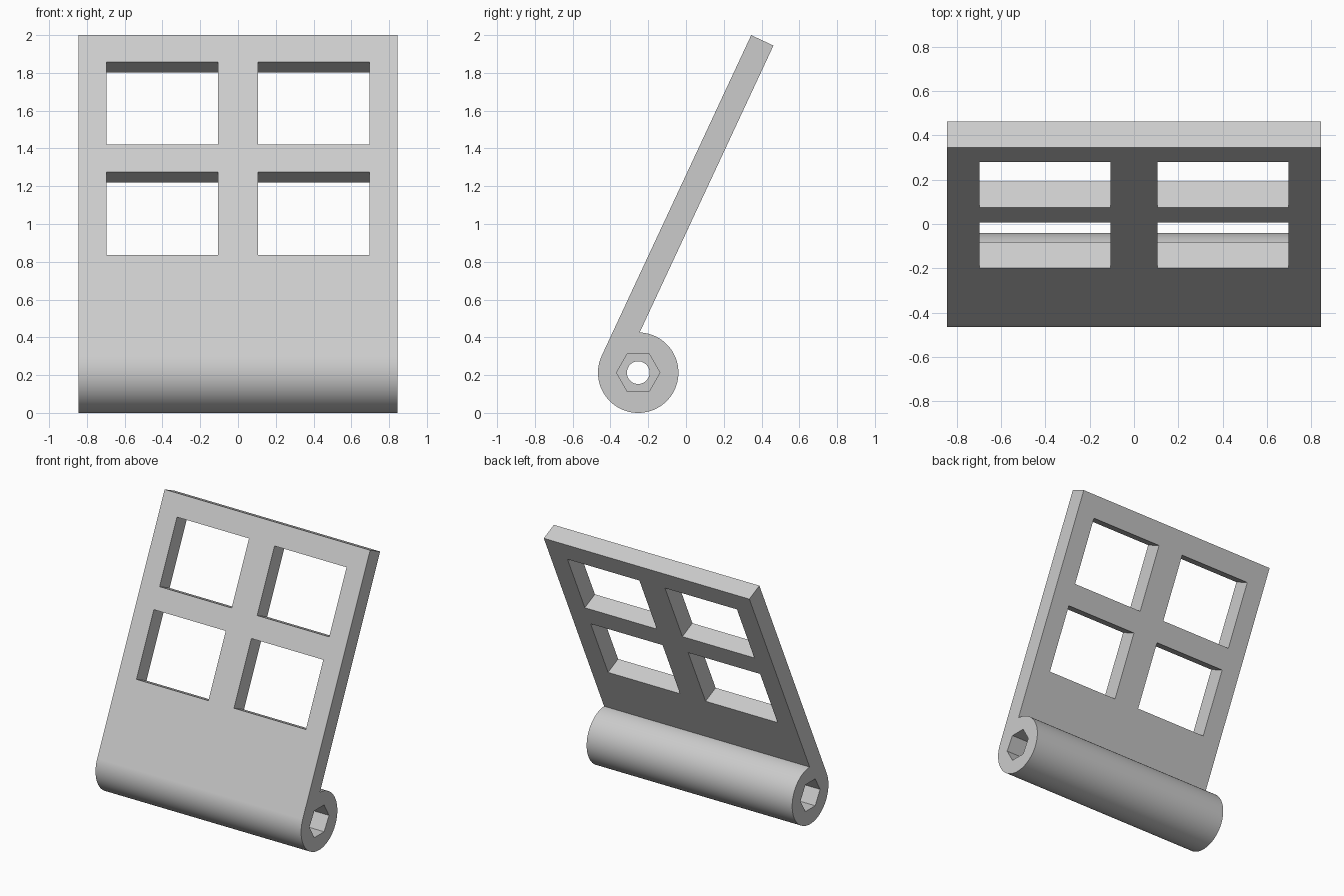
import bpy, bmesh
from math import sin, cos, pi, radians, sqrt, asin
from mathutils import Matrix, Vector

cube = bpy.data.objects.get("Cube")
if cube:
    bpy.data.objects.remove(cube, do_unlink=True)

HALF = 0.845           # half width
R = 0.213              # barrel radius
THICK = 0.13           # panel thickness
LENGTH = 1.872         # barrel axis to panel top
TILT = radians(25)
AXIS = Vector((0, -0.253, R))
# Upright working frame with the barrel axis at the origin
PLACE = Matrix.Translation(AXIS) @ Matrix.Rotation(-TILT, 4, 'X')

grey = bpy.data.materials.new("light_grey")
grey.use_nodes = True
GREY = (0.6, 0.6, 0.6, 1)
grey.diffuse_color = GREY
grey.node_tree.nodes["Principled BSDF"].inputs["Base Color"].default_value = GREY


def prism(name, outline, x0, x1, matrix):
    """Extrude a (y, z) outline along x."""
    bm = bmesh.new()
    face = bm.faces.new([bm.verts.new((x0, y, z)) for y, z in outline])
    ext = bmesh.ops.extrude_face_region(bm, geom=[face])
    moved = [v for v in ext["geom"] if isinstance(v, bmesh.types.BMVert)]
    bmesh.ops.translate(bm, verts=moved, vec=(x1 - x0, 0, 0))
    bmesh.ops.recalc_face_normals(bm, faces=bm.faces)
    bm.transform(matrix)
    mesh = bpy.data.meshes.new(name)
    bm.to_mesh(mesh)
    bm.free()
    mesh.materials.append(grey)
    obj = bpy.data.objects.new(name, mesh)
    bpy.context.collection.objects.link(obj)
    return obj


def ring(radius, count):
    return [(radius * cos(2 * pi * i / count), radius * sin(2 * pi * i / count))
            for i in range(count)]


# Panel and barrel share one profile: arc under the axis, then the straight panel
back = THICK - R
end = pi + pi + asin(sqrt(R * R - back * back) / R) + 2 * (pi / 2 - asin(sqrt(R * R - back * back) / R))
STEPS = 72
profile = [(R * cos(pi + (end - pi) * i / STEPS), R * sin(pi + (end - pi) * i / STEPS))
           for i in range(STEPS + 1)]
profile += [(back, LENGTH), (-R, LENGTH)]
flap = prism("hinged_window_panel", profile, -HALF, HALF, PLACE)

# Window openings, bore and hexagonal end pockets
cutters = []
for low, high in ((0.587, 1.072), (1.232, 1.716)):
    box = [(-R - 0.1, low), (back + 0.1, low), (back + 0.1, high), (-R - 0.1, high)]
    for side in (-1, 1):
        cutters.append(prism("window_cutter", box, side * 0.105, side * 0.697, PLACE))
level = Matrix.Translation(AXIS)
cutters.append(prism("bore_cutter", ring(0.06, 48), -1, 1, level))
for side in (-1, 1):
    cutters.append(prism("hex_cutter", ring(0.115, 6), side * (HALF - 0.2), side * 1, level))

bpy.context.view_layer.objects.active = flap
flap.select_set(True)
for cutter in cutters:
    mod = flap.modifiers.new("cut", 'BOOLEAN')
    mod.operation = 'DIFFERENCE'
    mod.solver = 'EXACT'
    mod.object = cutter
    bpy.ops.object.modifier_apply(modifier=mod.name)
    bpy.data.objects.remove(cutter, do_unlink=True)

bpy.ops.object.shade_smooth_by_angle(angle=radians(30))
weighted = flap.modifiers.new("flat_panel_normals", 'WEIGHTED_NORMAL')
weighted.keep_sharp = True
